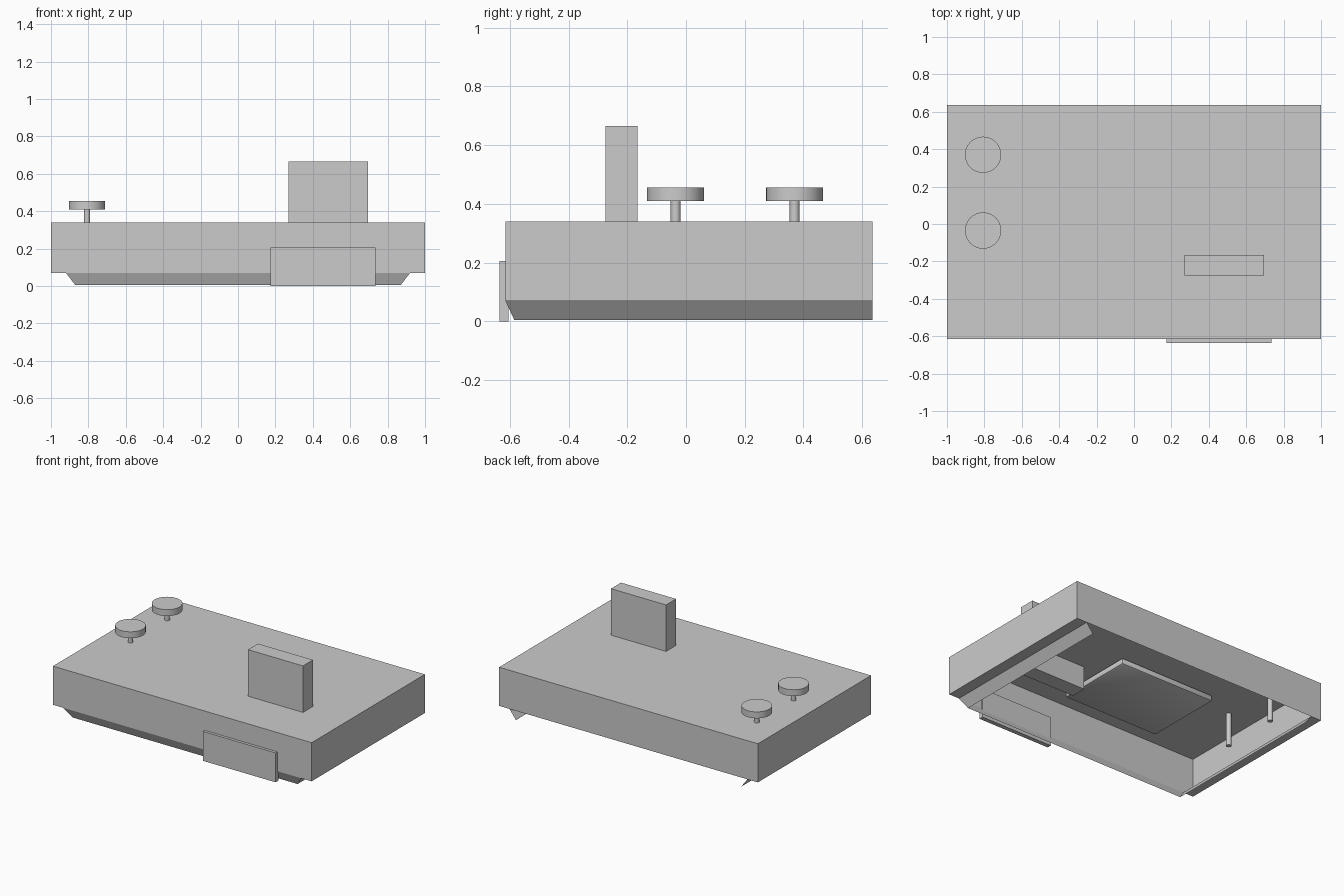
import bpy, bmesh, math

if "Cube" in bpy.data.objects:
    bpy.data.objects.remove(bpy.data.objects["Cube"])

grey = bpy.data.materials.new("plain_grey")
grey.diffuse_color = (0.6, 0.6, 0.6, 1)
grey.use_nodes = True
grey.node_tree.nodes["Principled BSDF"].inputs["Base Color"].default_value = grey.diffuse_color


def finish(bm, name, smooth=False):
    me = bpy.data.meshes.new(name)
    bm.to_mesh(me)
    bm.free()
    me.materials.append(grey)
    ob = bpy.data.objects.new(name, me)
    bpy.context.collection.objects.link(ob)
    if smooth:
        bpy.ops.object.select_all(action='DESELECT')
        ob.select_set(True)
        bpy.context.view_layer.objects.active = ob
        bpy.ops.object.shade_smooth_by_angle(angle=math.radians(35))
    return ob


def box(name, lo, hi, bevel=0):
    bm = bmesh.new()
    bmesh.ops.create_cube(bm, size=1)
    for v in bm.verts:
        v.co = [lo[i] + (v.co[i] + 0.5) * (hi[i] - lo[i]) for i in range(3)]
    if bevel:
        bmesh.ops.bevel(bm, geom=bm.edges[:], offset=bevel, segments=2,
                        profile=0.5, affect='EDGES')
    return finish(bm, name, bool(bevel))


def cylinder(name, x, y, z0, z1, r, sides):
    bm = bmesh.new()
    bmesh.ops.create_cone(bm, cap_ends=True, segments=sides, radius1=r,
                          radius2=r, depth=z1 - z0)
    bmesh.ops.translate(bm, verts=bm.verts, vec=(x, y, (z0 + z1) / 2))
    return finish(bm, name, True)


# Thin shell, open underneath: side profile swept from front to back
F, B = -0.615, 0.635
half = [(0.87, 0.005), (0.92, 0.07), (1.0, 0.07), (1.0, 0.34)]
profile = half + [(-x, z) for x, z in reversed(half)]
bm = bmesh.new()
front = [bm.verts.new((x, F if z > 0.05 else -0.585, z)) for x, z in profile]
back = [bm.verts.new((x, B, z)) for x, z in profile]
for i in range(len(profile) - 1):
    bm.faces.new((front[i], back[i], back[i + 1], front[i + 1]))
# front panel with its lower edge sloping back
bm.faces.new((front[1], front[2], front[3], front[4], front[5], front[6]))
bm.faces.new((front[0], front[1], front[6], front[7]))
# back panel stops above the side skirts
bm.faces.new((back[6], back[5], back[4], back[3], back[2], back[1]))
bmesh.ops.recalc_face_normals(bm, faces=bm.faces)
# make sure the shell faces outwards
bm.normal_update()
top = max(bm.faces, key=lambda f: f.calc_center_median().z)
if top.normal.z < 0:
    bmesh.ops.reverse_faces(bm, faces=bm.faces)
finish(bm, "body_shell")

# Upright block through the top, front plate, and hidden inner slab
box("upright_block", (0.27, -0.275, 0.18), (0.695, -0.165, 0.665))
box("front_plate", (0.175, -0.635, 0.0), (0.735, -0.605, 0.205))
box("inner_slab", (-0.57, -0.47, 0.29), (0.17, 0.09, 0.335), 0.015)

# Two round knobs on stems
for n, y in enumerate((0.37, -0.035), 1):
    cylinder(f"knob_{n}", -0.807, y, 0.41, 0.455, 0.097, 32)
    cylinder(f"knob_stem_{n}", -0.807, y, 0.11, 0.42, 0.017, 16)
